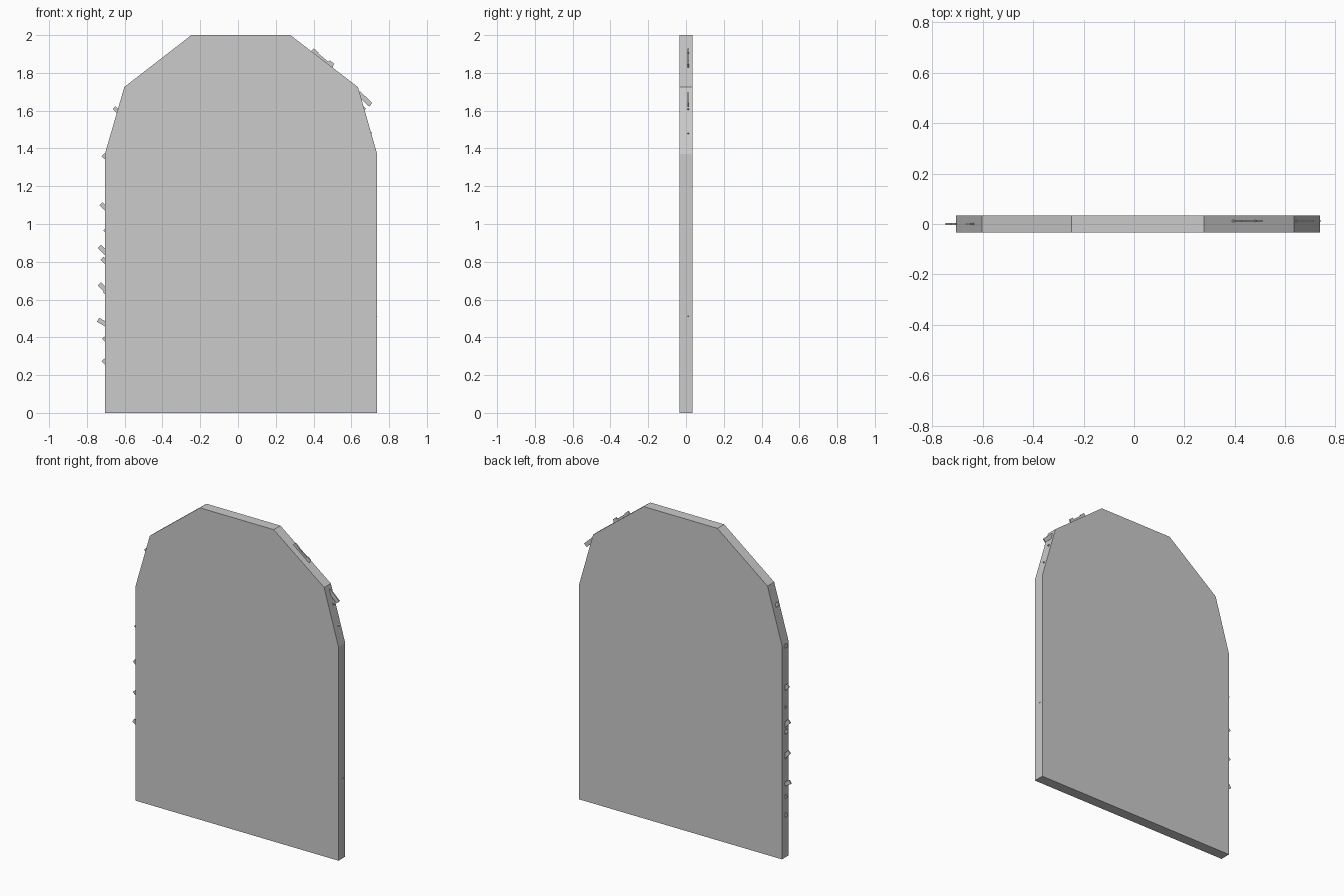
import bpy, bmesh
from math import radians
from mathutils import Matrix

if "Cube" in bpy.data.objects:
    bpy.data.objects.remove(bpy.data.objects["Cube"])


def prism(name, points, y0, y1):
    """Extrude an x-z outline from y0 to y1."""
    bm = bmesh.new()
    face = bm.faces.new([bm.verts.new((x, y0, z)) for x, z in points])
    ext = bmesh.ops.extrude_face_region(bm, geom=[face])
    verts = [g for g in ext["geom"] if isinstance(g, bmesh.types.BMVert)]
    bmesh.ops.translate(bm, verts=verts, vec=(0, y1 - y0, 0))
    bmesh.ops.recalc_face_normals(bm, faces=bm.faces)
    mesh = bpy.data.meshes.new(name)
    bm.to_mesh(mesh)
    bm.free()
    obj = bpy.data.objects.new(name, mesh)
    bpy.context.collection.objects.link(obj)
    return obj


def chips(name, y, thickness, pieces):
    """Thin tilted flakes: centre x, centre z, length, width, tilt in degrees."""
    bm = bmesh.new()
    for x, z, length, width, tilt in pieces:
        m = (Matrix.Translation((x, y, z)) @ Matrix.Rotation(radians(tilt), 4, 'Y')
             @ Matrix.Diagonal((length, thickness, width, 1)))
        bmesh.ops.create_cube(bm, size=1, matrix=m)
    mesh = bpy.data.meshes.new(name)
    bm.to_mesh(mesh)
    bm.free()
    bpy.context.collection.objects.link(bpy.data.objects.new(name, mesh))


# Arched slab
prism("arched_slab", [(-0.705, 0), (0.737, 0), (0.737, 1.37), (0.635, 1.725),
                      (0.277, 2), (-0.247, 2), (-0.602, 1.725), (-0.705, 1.37)],
      -0.034, 0.034)

# Flakes poking out of the left edge
chips("left_edge_flakes", 0.0, 0.008, [
    (-0.642, 1.602, 0.04, 0.022, 45), (-0.707, 1.358, 0.022, 0.022, 45),
    (-0.71, 1.092, 0.045, 0.024, 45), (-0.705, 0.965, 0.012, 0.012, 45),
    (-0.715, 0.862, 0.055, 0.025, 45), (-0.709, 0.808, 0.03, 0.022, 45),
    (-0.715, 0.664, 0.055, 0.024, 45), (-0.705, 0.638, 0.014, 0.012, 45),
    (-0.715, 0.478, 0.06, 0.024, 30), (-0.706, 0.39, 0.022, 0.018, 45),
    (-0.707, 0.272, 0.024, 0.02, 45)])

# Flakes poking out of the sloped and right edges
chips("right_edge_flakes", 0.012, 0.008, [
    (0.405, 1.908, 0.035, 0.028, 40), (0.45, 1.872, 0.13, 0.016, 39),
    (0.49, 1.848, 0.03, 0.024, 40), (0.67, 1.662, 0.09, 0.026, 43),
    (0.663, 1.612, 0.022, 0.018, 45), (0.7, 1.482, 0.016, 0.016, 45),
    (0.735, 0.512, 0.006, 0.006, 45)])
